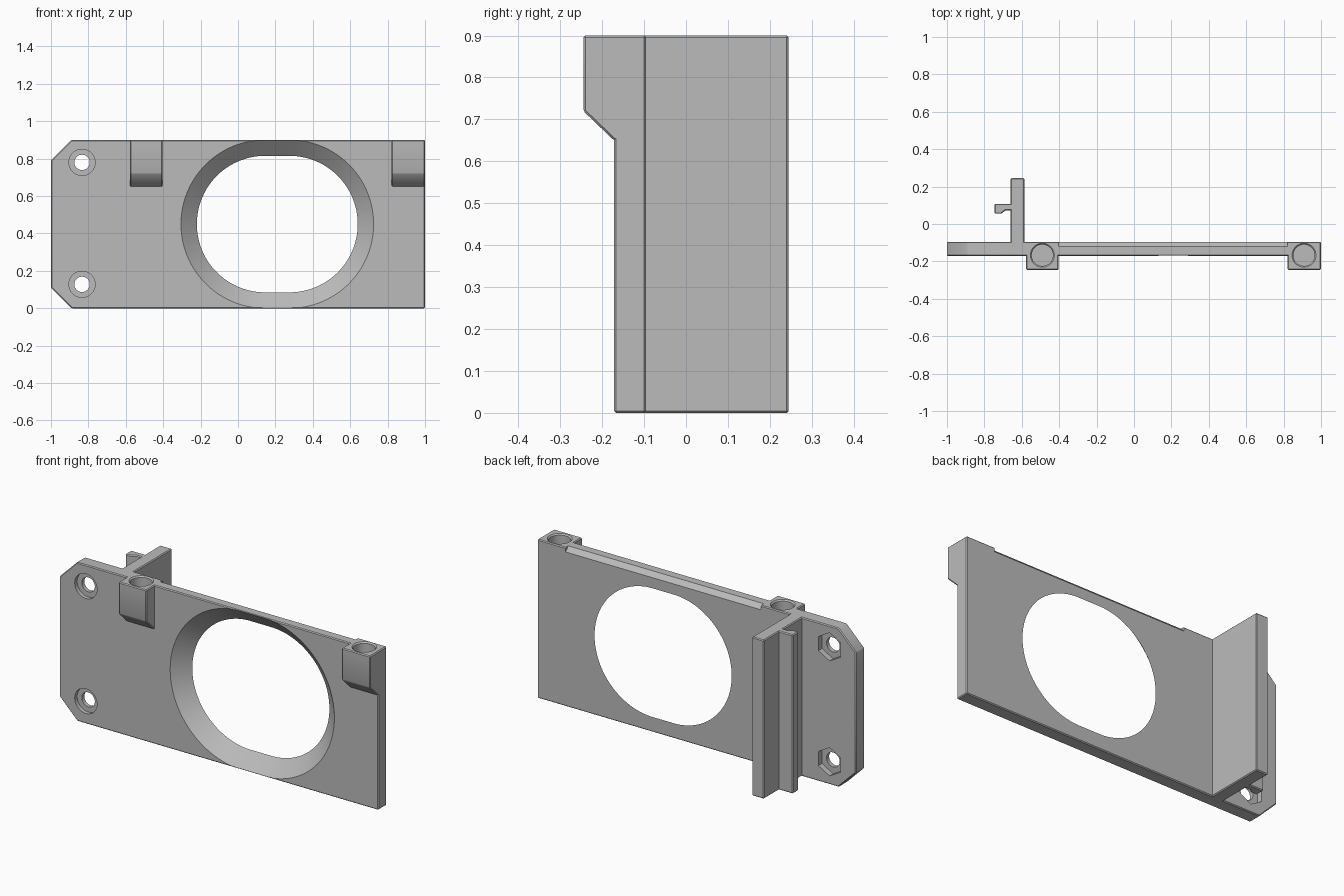
import bpy
import bmesh
from math import cos, sin, pi, radians

if "Cube" in bpy.data.objects:
    bpy.data.objects.remove(bpy.data.objects["Cube"], do_unlink=True)

grey = bpy.data.materials.new("plain grey")
grey.use_nodes = True
colour = (0.5, 0.5, 0.5, 1)
grey.diffuse_color = colour
grey.node_tree.nodes["Principled BSDF"].inputs["Base Color"].default_value = colour

FRONT, BACK, TOP = -0.172, -0.095, 0.9


def loft(name, rings):
    """Solid skinned through matching rings of points, capped at both ends."""
    bm = bmesh.new()
    loops = [[bm.verts.new(p) for p in ring] for ring in rings]
    n = len(loops[0])
    for a, b in zip(loops, loops[1:]):
        for i in range(n):
            j = (i + 1) % n
            bm.faces.new((a[i], a[j], b[j], b[i]))
    bm.faces.new(loops[0])
    bm.faces.new(loops[-1])
    bmesh.ops.recalc_face_normals(bm, faces=bm.faces)
    mesh = bpy.data.meshes.new(name)
    bm.to_mesh(mesh)
    bm.free()
    mesh.materials.append(grey)
    obj = bpy.data.objects.new(name, mesh)
    bpy.context.collection.objects.link(obj)
    return obj


def apply(obj, modifier):
    bpy.context.view_layer.objects.active = obj
    bpy.ops.object.modifier_apply(modifier=modifier.name)


def soften(obj):
    mod = obj.modifiers.new("edge_chamfer", "BEVEL")
    mod.width, mod.segments = 0.005, 1
    apply(obj, mod)
    return obj


def combine(obj, other, operation):
    mod = obj.modifiers.new(operation.lower(), "BOOLEAN")
    mod.operation, mod.solver, mod.object = operation, "EXACT", other
    apply(obj, mod)
    bpy.data.objects.remove(other, do_unlink=True)


def ring_y(y, cx, cz, r, n=48, half=0.0):
    """Ring facing y; half stretches it sideways into a slot shape."""
    pts = []
    for i in range(n):
        a = 2 * pi * (i + 0.5) / n
        pts.append((cx + r * cos(a) + (half if cos(a) > 0 else -half), y, cz + r * sin(a)))
    return pts


def ring_z(z, cx, cy, r, n=48):
    return [(cx + r * cos(2 * pi * i / n), cy + r * sin(2 * pi * i / n), z) for i in range(n)]


def prism_x(name, yz, x0, x1):
    return loft(name, [[(x, y, z) for y, z in yz] for x in (x0, x1)])


def prism_z(name, xy):
    return loft(name, [[(x, y, z) for x, y in xy] for z in (0, TOP)])


# Main plate with two clipped corners
outline = [(-0.89, 0), (1, 0), (1, TOP), (-0.89, TOP), (-1, 0.79), (-1, 0.11)]
plate = soften(loft("mounting_plate", [[(x, y, z) for x, z in outline] for y in (FRONT, BACK)]))

# Rear wall and its latch rib
wall = prism_z("rear_wall", [(-0.66, -0.13), (-0.585, -0.13), (-0.585, 0.245), (-0.66, 0.245)])
combine(plate, soften(wall), "UNION")
rib = prism_z("latch_rib", [(-0.63, 0.072), (-0.63, 0.108), (-0.746, 0.108),
                            (-0.746, 0.055), (-0.709, 0.055), (-0.688, 0.072)])
combine(plate, soften(rib), "UNION")

# Front sockets with sloped undersides
post = [(-0.12, TOP), (-0.245, TOP), (-0.245, 0.72), (FRONT, 0.65), (-0.12, 0.65)]
for x0, x1 in ((-0.578, -0.403), (0.822, 1.0)):
    combine(plate, soften(prism_x("socket_post", post, x0, x1)), "UNION")

# Chamfer along the rear top edge between the sockets
edge = [(-0.12, TOP), (-0.12, 0.95), (-0.05, 0.95), (-0.05, 0.83)]
combine(plate, prism_x("edge_cutter", edge, -0.403, 0.822), "DIFFERENCE")

# Flared slot opening, widest at the front
slope = (0.45 - 0.365) / (BACK - FRONT)
rings = [ring_y(y, 0.21, 0.45, 0.45 - slope * (y - FRONT), 128, 0.065)
         for y in (FRONT - 0.01, BACK + 0.01)]
combine(plate, loft("opening_cutter", rings), "DIFFERENCE")

# Blind socket holes with a lead-in
for x in (-0.49, 0.909):
    rings = [ring_z(z, x, -0.167, r) for z, r in
             ((0.75, 0.057), (0.893, 0.057), (TOP, 0.064), (0.92, 0.064))]
    combine(plate, loft("socket_cutter", rings), "DIFFERENCE")

# Screw holes: round recess in front, hexagonal nut pocket behind
for z in (0.128, 0.78):
    for y0, y1, r, n in ((-0.2, -0.05, 0.041, 48), (-0.2, FRONT + 0.022, 0.07, 48),
                         (BACK - 0.032, -0.05, 0.08, 6)):
        cutter = loft("screw_cutter", [ring_y(y, -0.834, z, r, n) for y in (y0, y1)])
        combine(plate, cutter, "DIFFERENCE")

# Smooth the curved walls and keep the edges crisp
bpy.ops.object.select_all(action="DESELECT")
plate.select_set(True)
bpy.context.view_layer.objects.active = plate
bpy.ops.object.shade_smooth_by_angle(angle=radians(25))
